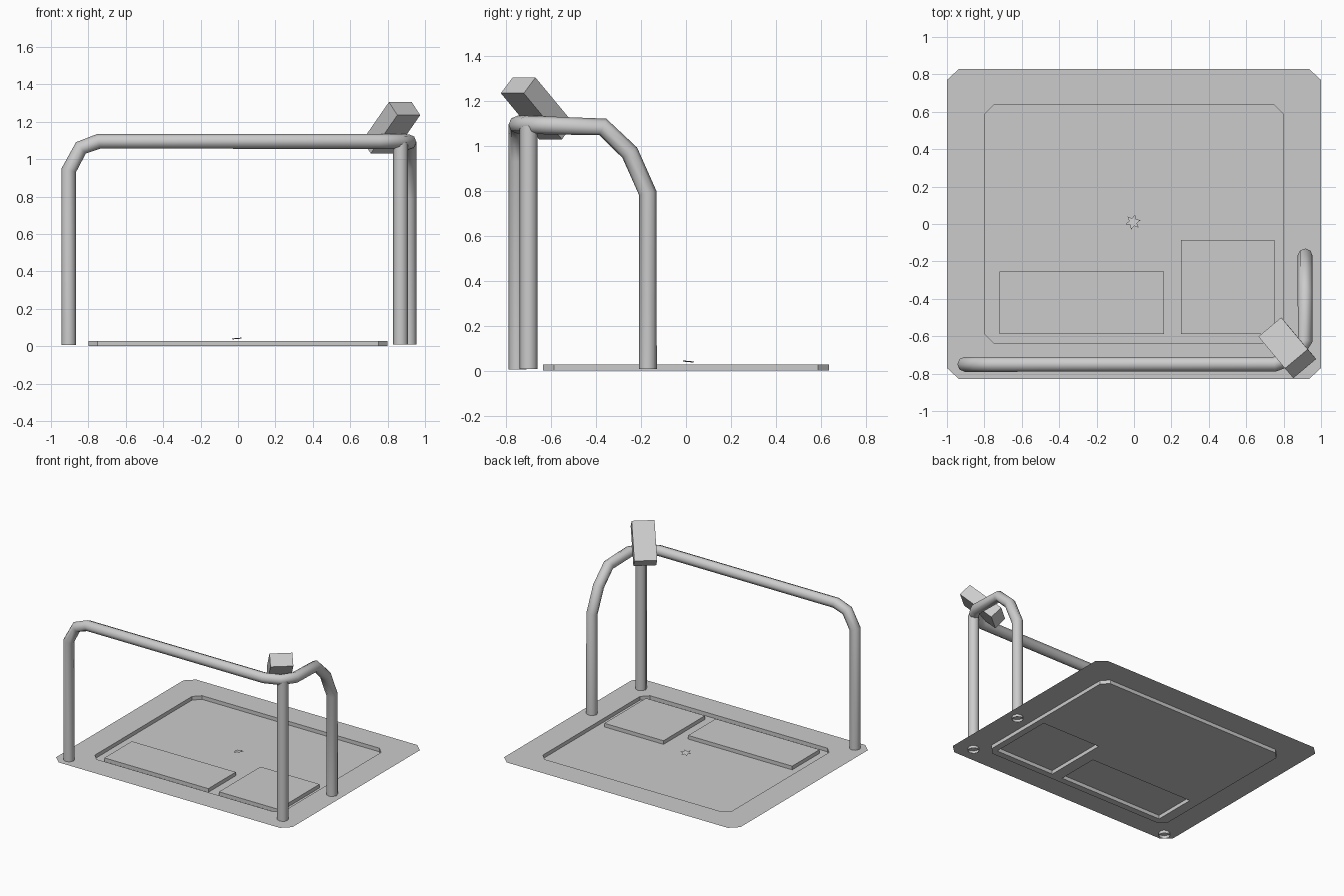
import bpy, bmesh, math
from mathutils import Vector

if "Cube" in bpy.data.objects:
    bpy.data.objects.remove(bpy.data.objects["Cube"])

RIM_Z = 0.028


def finish(name, bm, smooth=False):
    bmesh.ops.remove_doubles(bm, verts=bm.verts, dist=1e-5)
    mesh = bpy.data.meshes.new(name)
    bm.to_mesh(mesh)
    bm.free()
    for p in mesh.polygons:
        p.use_smooth = smooth
    ob = bpy.data.objects.new(name, mesh)
    bpy.context.collection.objects.link(ob)
    return ob


def face(bm, pts):
    return bm.faces.new([bm.verts.new(p) for p in pts])


def octagon(x, y, cx, cy, z):
    # counter-clockwise rectangle with cut corners
    return [(x, -y + cy, z), (x, y - cy, z), (x - cx, y, z), (-x + cx, y, z),
            (-x, y - cy, z), (-x, -y + cy, z), (-x + cx, -y, z), (x - cx, -y, z)]


# Rim sheet and the walls of the shallow tray
bm = bmesh.new()
outer = octagon(1.0, 0.83, 0.065, 0.06, RIM_Z)
inner = octagon(0.80, 0.637, 0.05, 0.05, RIM_Z)
floor = octagon(0.80, 0.637, 0.05, 0.05, 0.0)
for i in range(8):
    j = (i + 1) % 8
    face(bm, [outer[i], outer[j], inner[j], inner[i]])
    face(bm, [inner[i], inner[j], floor[j], floor[i]])
finish("base_rim", bm)

# Tray floor with two raised pads that are hollow underneath
bm = bmesh.new()
xs = [-0.80, -0.75, -0.72, 0.16, 0.25, 0.75, 0.80]
ys = [-0.637, -0.587, -0.255, -0.085, 0.587, 0.637]
pads = [(-0.72, 0.16, -0.587, -0.255), (0.25, 0.75, -0.587, -0.085)]
for i in range(len(xs) - 1):
    for j in range(len(ys) - 1):
        x0, x1, y0, y1 = xs[i], xs[i + 1], ys[j], ys[j + 1]
        mx, my = (x0 + x1) / 2, (y0 + y1) / 2
        if any(a < mx < b and c < my < d for a, b, c, d in pads):
            continue
        pts = [(x0, y0, 0), (x1, y0, 0), (x1, y1, 0), (x0, y1, 0)]
        if abs(mx) > 0.75 and abs(my) > 0.587:
            pts.remove(max(pts, key=lambda p: abs(p[0]) + abs(p[1])))
        face(bm, pts)
for a, b, c, d in pads:
    ring = [(a, c), (b, c), (b, d), (a, d)]
    face(bm, [(x, y, RIM_Z) for x, y in ring])
    for k in range(4):
        p, q = ring[k], ring[(k + 1) % 4]
        face(bm, [(*p, 0), (*q, 0), (*q, RIM_Z), (*p, RIM_Z)])
finish("tray_floor_and_pads", bm)


# Round tubes along a path
def tube(name, path, radius=0.04):
    cu = bpy.data.curves.new(name, 'CURVE')
    cu.dimensions = '3D'
    cu.bevel_depth = radius
    cu.bevel_resolution = 2
    sp = cu.splines.new('POLY')
    sp.points.add(len(path) - 1)
    for pt, co in zip(sp.points, path):
        pt.co = (*co, 1)
    sp.use_smooth = True
    ob = bpy.data.objects.new(name, cu)
    bpy.context.collection.objects.link(ob)
    return ob


# Bent hand rail: left leg, front bar, corner, right leg
tube("hand_rail", [
    (-0.905, -0.75, 0.005), (-0.905, -0.75, 0.94), (-0.84, -0.75, 1.06),
    (-0.745, -0.75, 1.095), (0.75, -0.75, 1.095), (0.86, -0.71, 1.095),
    (0.915, -0.62, 1.092), (0.915, -0.37, 1.085), (0.915, -0.25, 0.97),
    (0.915, -0.17, 0.79), (0.915, -0.17, 0.008)])
# Corner post under the display
tube("corner_post", [(0.87, -0.70, 0.008), (0.87, -0.70, 1.09)])

# Tilted display box on the corner
bm = bmesh.new()
corner = Vector((0.807, -0.772, 1.305))
width = Vector((0.122, 0.102, 0))
length = Vector((-0.142, 0.170, -0.205))
depth = Vector((0.045, -0.052, -0.07))
bmesh.ops.create_cube(bm, size=1)
for v in bm.verts:
    s = v.co + Vector((0.5, 0.5, 0.5))
    v.co = corner + width * s.x + length * s.y + depth * s.z
bmesh.ops.recalc_face_normals(bm, faces=bm.faces)
finish("display_box", bm)

# Small tilted star marker at the middle
bm = bmesh.new()
pts = []
for k in range(12):
    r = 0.042 if k % 2 == 0 else 0.021
    a = math.radians(15 + 30 * k)
    x, y = r * math.cos(a), r * math.sin(a)
    pts.append((x - 0.005, y + 0.01, 0.041 + 0.1 * x - 0.1 * y))
face(bm, pts)
finish("centre_star", bm)
